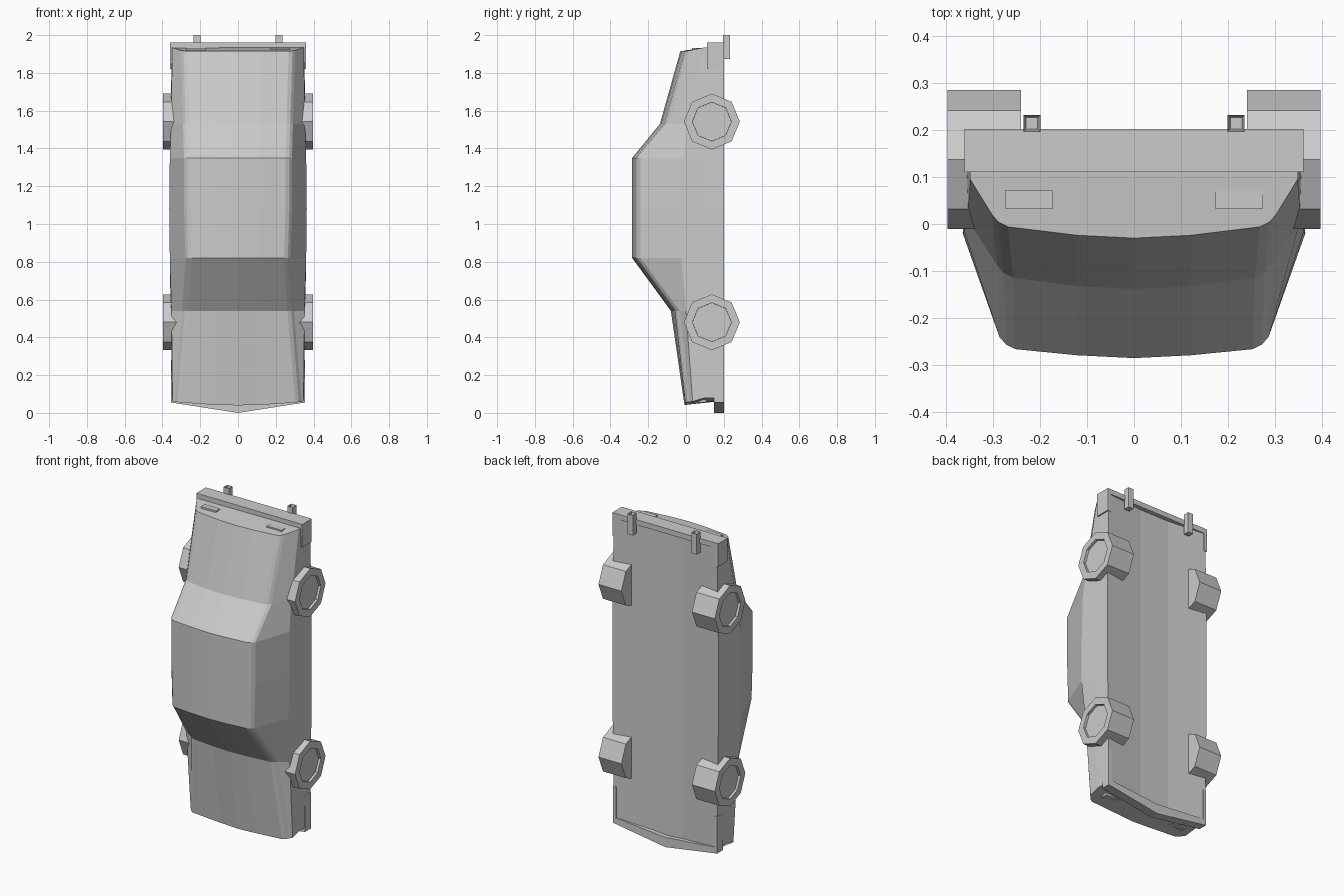
import bpy, bmesh
from math import pi
from mathutils import Matrix

if "Cube" in bpy.data.objects:
    bpy.data.objects.remove(bpy.data.objects["Cube"])


def finish(name, bm):
    bmesh.ops.recalc_face_normals(bm, faces=bm.faces[:])
    me = bpy.data.meshes.new(name)
    bm.to_mesh(me)
    bm.free()
    ob = bpy.data.objects.new(name, me)
    bpy.context.collection.objects.link(ob)
    return ob


def box(name, x, y, z):
    bm = bmesh.new()
    vs = bmesh.ops.create_cube(bm, size=1)["verts"]
    for v in vs:
        v.co = ((x[0] + x[1]) / 2 + v.co.x * (x[1] - x[0]),
                (y[0] + y[1]) / 2 + v.co.y * (y[1] - y[0]),
                (z[0] + z[1]) / 2 + v.co.z * (z[1] - z[0]))
    return finish(name, bm)


def band(name, outer, inner, y0, y1):
    """Wrap-around bumper: strip between two x-z paths, extruded along y."""
    bm = bmesh.new()
    rows = [[bm.verts.new((x, y, z)) for x, z in path]
            for path, y in ((outer, y0), (outer, y1), (inner, y1), (inner, y0))]
    for a, b in zip(rows, rows[1:] + rows[:1]):
        for i in range(len(a) - 1):
            bm.faces.new((a[i], a[i + 1], b[i + 1], b[i]))
    bm.faces.new([r[0] for r in rows])
    bm.faces.new([r[-1] for r in rows])
    return finish(name, bm)


# Body: cross-sections lofted along z, with a shallow trough as the floor
# z, bow, centre y, top half-width, top edge y, shoulder x, shoulder y, sill x
stations = [
    (0.060, 0.02, -0.008, 0.322, 0.000, 0.347, 0.035, 0.349),
    (0.540, 0.00, -0.080, 0.282, -0.055, 0.352, 0.000, 0.357),
    (0.820, 0.00, -0.285, 0.264, -0.262, 0.361, -0.025, 0.360),
    (1.080, 0.00, -0.285, 0.272, -0.262, 0.364, -0.020, 0.361),
    (1.350, 0.00, -0.285, 0.272, -0.262, 0.361, -0.015, 0.360),
    (1.530, 0.00, -0.138, 0.277, -0.110, 0.354, 0.010, 0.358),
    (1.915, 0.00, -0.030, 0.288, -0.002, 0.348, 0.095, 0.350),
]
bm = bmesh.new()
rings = []
for z, bow, yc, xr, ye, xs, ys, xb in stations:
    half = [(0.12, yc + 0.006), (xr - 0.02, ye - 0.004), (xr, ye + 0.006),
            (xr + 0.014, ye + 0.022), (xs, ys), (xb, max(ys + 0.04, 0.1)),
            (xb, 0.2), (0.1, 0.175)]
    pts = [(0, yc)] + half + [(-x, y) for x, y in reversed(half)]
    rings.append([bm.verts.new((x, y, z + bow * ((x / 0.35) ** 2 - 1)))
                  for x, y in pts])
for a, b in zip(rings, rings[1:]):
    n = len(a)
    for i in range(n):
        bm.faces.new((a[i], a[(i + 1) % n], b[(i + 1) % n], b[i]))
# set-back grille below the nose, outward slope of the tail panel
for v in rings[0]:
    if v.co.y > 0.05:
        v.co.z += 0.02
for v in rings[-1]:
    v.co.z += 0.02 * max(0, min(1, v.co.y / 0.1))
bm.faces.new(rings[0])
bm.faces.new(rings[-1])
finish("car_body", bm)

# Wrap-around bumpers, the front one pointed
band("front_bumper",
     [(-0.354, 0.28), (-0.354, 0.055), (0, 0), (0.354, 0.055), (0.354, 0.28)],
     [(-0.335, 0.28), (-0.335, 0.09), (0, 0.06), (0.335, 0.09), (0.335, 0.28)],
     0.147, 0.202)
band("rear_bumper",
     [(-0.36, 1.82), (-0.36, 1.962), (0.36, 1.962), (0.36, 1.82)],
     [(-0.34, 1.82), (-0.34, 1.93), (0.34, 1.93), (0.34, 1.82)],
     0.11, 0.202)


def wheel(name, s, z):
    """Eight-sided tyre with a recessed hub on the outer face."""
    bm = bmesh.new()
    bmesh.ops.create_cone(bm, cap_ends=True, segments=8, radius1=0.148,
                          radius2=0.148, depth=0.156)
    bm.normal_update()
    cap = [f for f in bm.faces if f.normal.z > 0.9]
    bmesh.ops.inset_region(bm, faces=cap, thickness=0.045, depth=0)
    bmesh.ops.inset_region(bm, faces=cap, thickness=0.0005, depth=-0.015)
    bmesh.ops.transform(bm, verts=bm.verts[:],
                        matrix=Matrix.Translation((s * 0.318, 0.137, z))
                        @ Matrix.Rotation(s * pi / 2, 4, 'Y'))
    finish(name, bm)


# Wheels, lamps and exhausts on both sides
for s, side in ((1, "right"), (-1, "left")):
    def span(a, b):
        return tuple(sorted((s * a, s * b)))
    wheel("front_wheel_" + side, s, 0.48)
    wheel("rear_wheel_" + side, s, 1.542)
    box("tail_lamp_" + side, span(0.172, 0.274), (0.033, 0.071), (1.9, 1.932))
    box("head_lamp_" + side, span(0.19, 0.29), (0.07, 0.105), (0.055, 0.1))

    # square exhaust pipe with a hollow end
    bm = bmesh.new()
    bmesh.ops.create_cube(bm, size=1, matrix=Matrix.Translation((s * 0.217, 0.214, 1.937))
                          @ Matrix.Diagonal((0.036, 0.036, 0.126, 1)))
    bm.normal_update()
    end = [f for f in bm.faces if f.normal.z > 0.9]
    bmesh.ops.inset_region(bm, faces=end, thickness=0.008, depth=0)
    bmesh.ops.translate(bm, verts=end[0].verts[:], vec=(0, 0, -0.04))
    finish("exhaust_pipe_" + side, bm)
